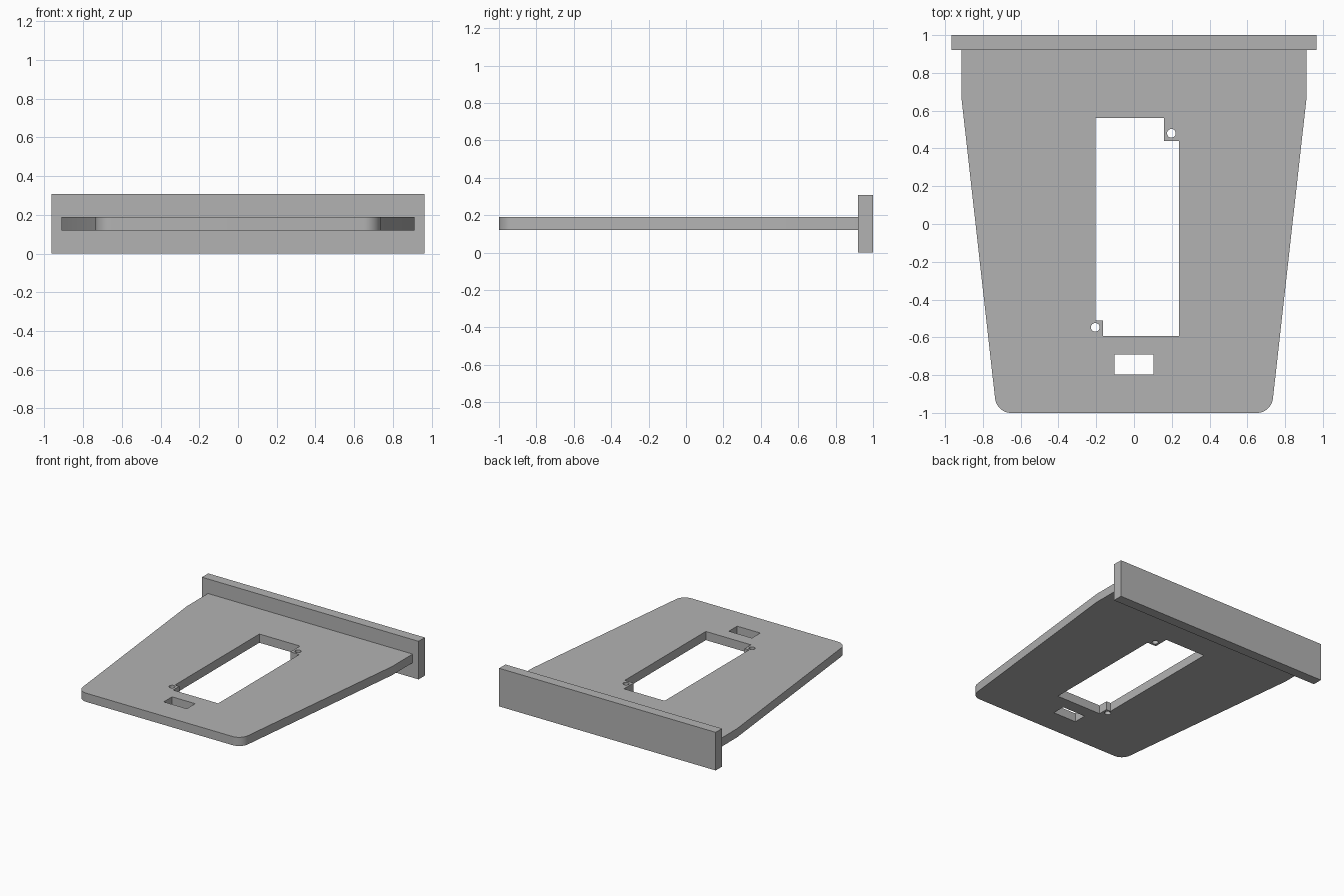
import bpy
import bmesh
import math

if "Cube" in bpy.data.objects:
    bpy.data.objects.remove(bpy.data.objects["Cube"], do_unlink=True)

GREY = (0.45, 0.45, 0.45, 1.0)
grey = bpy.data.materials.new("plain_grey")
grey.use_nodes = True
grey.diffuse_color = GREY
grey.node_tree.nodes["Principled BSDF"].inputs["Base Color"].default_value = GREY


def prism(name, outline, z0, z1, round_below=None, radius=0.0):
    """Extrude a flat outline; optionally round upright edges in front of a y value."""
    bm = bmesh.new()
    base = bm.faces.new([bm.verts.new((x, y, z0)) for x, y in outline])
    top = bmesh.ops.extrude_face_region(bm, geom=[base])["geom"]
    bmesh.ops.translate(bm, vec=(0, 0, z1 - z0),
                        verts=[v for v in top if isinstance(v, bmesh.types.BMVert)])
    if round_below is not None:
        edges = [e for e in bm.edges
                 if abs(e.verts[0].co.z - e.verts[1].co.z) > 0.01
                 and e.verts[0].co.y < round_below]
        bmesh.ops.bevel(bm, geom=edges, offset=radius, offset_type='OFFSET',
                        segments=10, profile=0.5, affect='EDGES')
    bmesh.ops.recalc_face_normals(bm, faces=bm.faces)
    mesh = bpy.data.meshes.new(name)
    bm.to_mesh(mesh)
    bm.free()
    mesh.materials.append(grey)
    obj = bpy.data.objects.new(name, mesh)
    bpy.context.collection.objects.link(obj)
    return obj


def rectangle(x0, x1, y0, y1):
    return [(x0, y0), (x1, y0), (x1, y1), (x0, y1)]


def circle(cx, cy, r, sides=32):
    return [(cx + r * math.cos(math.tau * i / sides),
             cy + r * math.sin(math.tau * i / sides)) for i in range(sides)]


def cut(target, name, outline):
    """Cut a through opening of the given outline, then drop the cutter."""
    cutter = prism(name, outline, -0.1, 0.5)
    cutter.hide_render = True
    mod = target.modifiers.new(name, 'BOOLEAN')
    mod.operation = 'DIFFERENCE'
    mod.solver = 'EXACT'
    mod.object = cutter
    bpy.ops.object.modifier_apply(modifier=name)
    bpy.data.objects.remove(cutter, do_unlink=True)


# Tapered plate with rounded front corners
right_side = [(0.727, -1.0), (0.912, 0.655), (0.912, 0.92)]
left_side = [(-x, y) for x, y in reversed(right_side)]
plate = prism("base_plate", right_side + left_side, 0.12, 0.19, -0.9, 0.075)
bpy.context.view_layer.objects.active = plate
plate.select_set(True)

# Main window, leaving a screw tab in two opposite corners
cut(plate, "window_cutter", [
    (-0.164, -0.592), (0.238, -0.592), (0.238, 0.44), (0.159, 0.44),
    (0.159, 0.562), (-0.203, 0.562), (-0.203, -0.512), (-0.164, -0.512)])
# Small slot and the two screw holes
cut(plate, "slot_cutter", rectangle(-0.103, 0.103, -0.798, -0.692))
cut(plate, "rear_hole_cutter", circle(0.198, 0.48, 0.023))
cut(plate, "front_hole_cutter", circle(-0.205, -0.547, 0.023))
bpy.ops.object.shade_smooth_by_angle(angle=math.radians(30))

# Upright panel across the back
prism("back_panel", rectangle(-0.965, 0.965, 0.92, 1.0), 0.0, 0.307)
